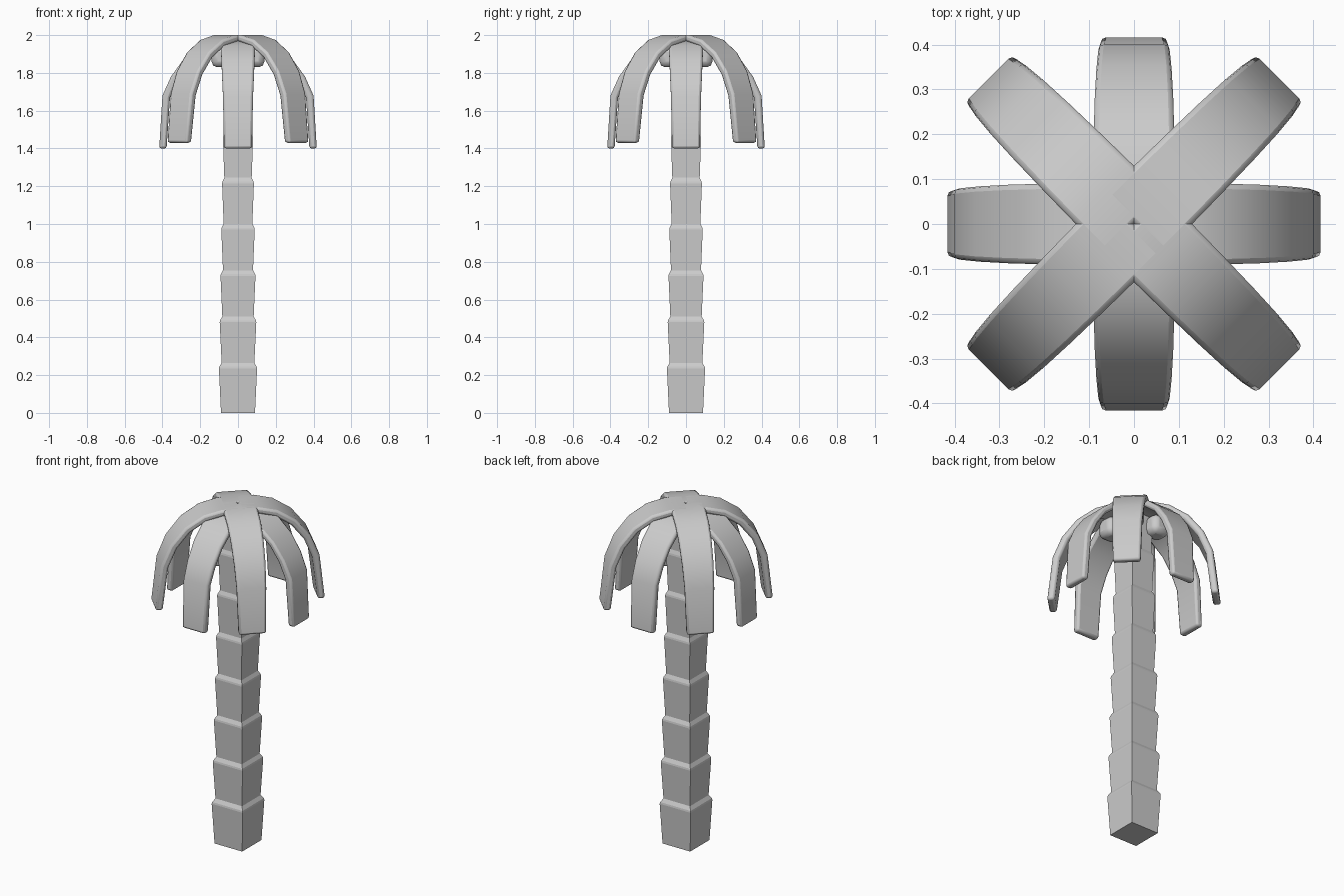
import bpy, bmesh
from math import cos, sin, pi
from mathutils import Matrix

if "Cube" in bpy.data.objects:
    bpy.data.objects.remove(bpy.data.objects["Cube"])


def make_object(name, bm, bevel=0.0, segments=2, smooth=True):
    bmesh.ops.recalc_face_normals(bm, faces=bm.faces)
    me = bpy.data.meshes.new(name)
    bm.to_mesh(me)
    bm.free()
    ob = bpy.data.objects.new(name, me)
    bpy.context.collection.objects.link(ob)
    if bevel:
        m = ob.modifiers.new("bevel", 'BEVEL')
        m.width = bevel
        m.segments = segments
        m.limit_method = 'ANGLE'
        m.angle_limit = 0.9
    if smooth:
        bpy.context.view_layer.objects.active = ob
        ob.select_set(True)
        bpy.ops.object.shade_smooth_by_angle(angle=0.6)
        ob.select_set(False)
    return ob


def loft(rings):
    """Closed solid through a list of equal-length vertex rings."""
    bm = bmesh.new()
    vs = [[bm.verts.new(p) for p in ring] for ring in rings]
    n = len(rings[0])
    for a, b in zip(vs, vs[1:]):
        for i in range(n):
            j = (i + 1) % n
            bm.faces.new((a[i], a[j], b[j], b[i]))
    bm.faces.new(vs[0][::-1])
    bm.faces.new(vs[-1])
    return bm


# Trunk: stacked square segments that flare upward, with a sloped shoulder
rings = []
for i in range(8):
    z0 = 0.245 * i + (0.02 if i else 0)
    z1 = min(0.245 * (i + 1), 1.95)
    low = 0.09 - 0.0035 * i
    high = 0.101 - 0.0042 * i
    for z, h in ((z0, low), (z1 - 0.01, high), (z1, high - 0.002)):
        rings.append([(-h, -h, z), (h, -h, z), (h, h, z), (-h, h, z)])
make_object("trunk", loft(rings), smooth=False)


# Fronds: drooping strips, diagonal set on top of the axis-aligned set
def frond(name, outer, inner, angle):
    rot = Matrix.Rotation(angle, 3, 'Z')
    rings = []
    last = len(outer) - 1
    for i, ((r, z), (ri, zi)) in enumerate(zip(outer, inner)):
        w = 0.092 - 0.018 * (i / last) ** 2
        ring = [(r, -w, z), (r, w, z), (ri, w, zi), (ri, -w, zi)]
        rings.append([(rot @ Matrix.Translation(p).to_translation()) for p in ring])
    make_object(name, loft(rings), bevel=0.012)


upper_out = [(0, 2.0), (0.10, 2.0), (0.20, 1.975), (0.30, 1.91),
             (0.38, 1.81), (0.43, 1.69), (0.46, 1.43)]
upper_in = [(0, 1.965), (0.095, 1.965), (0.185, 1.94), (0.275, 1.88),
            (0.345, 1.79), (0.39, 1.68), (0.42, 1.43)]
lower_out = [(0, 1.98), (0.10, 1.975), (0.20, 1.945), (0.29, 1.87),
             (0.355, 1.78), (0.40, 1.68), (0.417, 1.40)]
lower_in = [(0, 1.945), (0.095, 1.94), (0.185, 1.91), (0.265, 1.845),
            (0.32, 1.765), (0.36, 1.67), (0.378, 1.40)]
for k in range(4):
    frond(f"upper_frond_{k+1}", upper_out, upper_in, pi / 4 + k * pi / 2)
    frond(f"lower_frond_{k+1}", lower_out, lower_in, k * pi / 2)

# Coconuts: rounded blocks tucked under the crown
for k in range(4):
    a = pi / 4 + k * pi / 2
    bm = bmesh.new()
    bmesh.ops.create_cube(bm, size=0.11, matrix=Matrix.Translation(
        (0.12 * cos(a), 0.12 * sin(a), 1.885)))
    make_object(f"coconut_{k+1}", bm, bevel=0.03)
